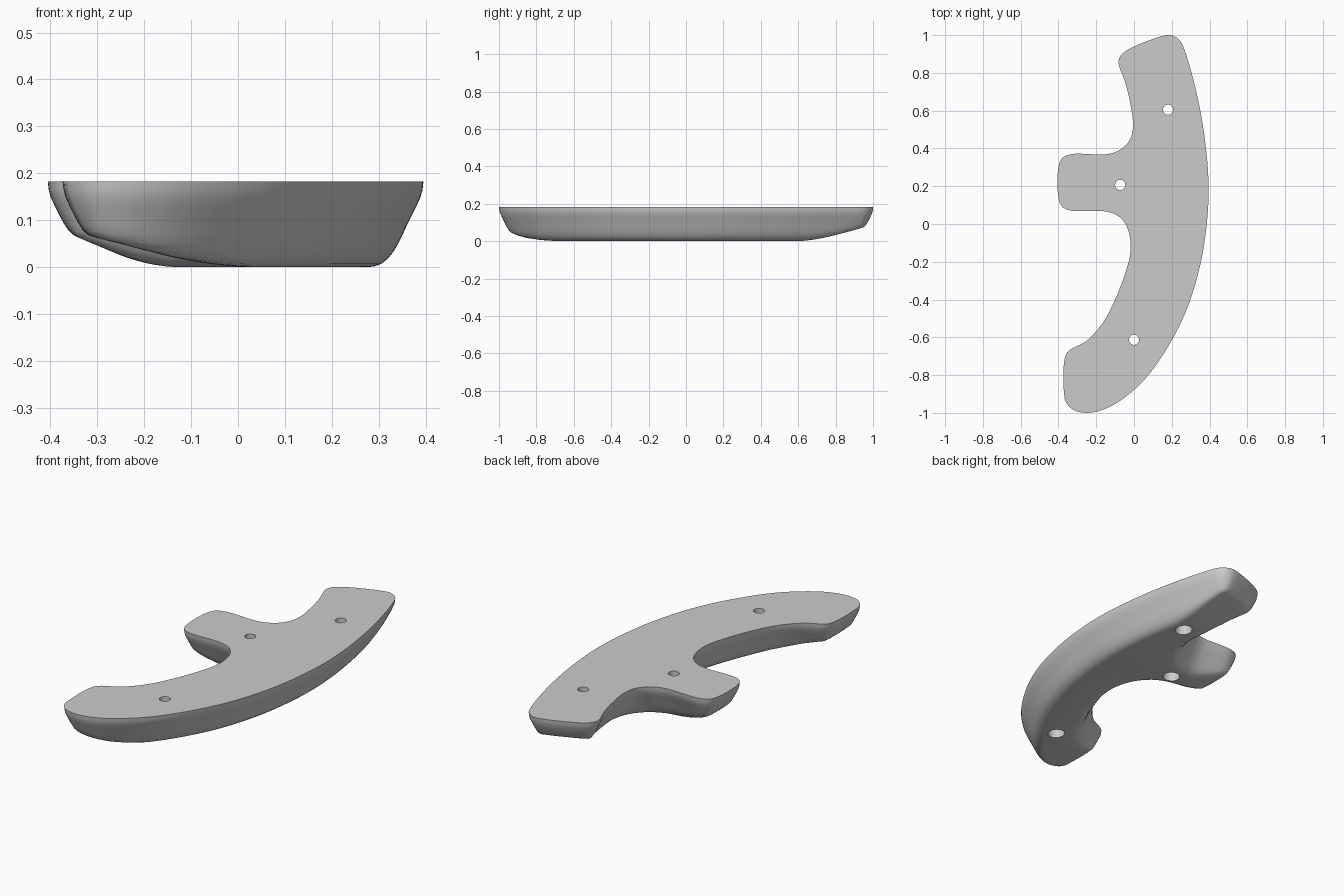
import bpy, bmesh, math
from mathutils import Vector

cube = bpy.data.objects.get("Cube")
if cube:
    bpy.data.objects.remove(cube)

TOP = 0.183

# Plan outline, clockwise from the front arm end
OUTLINE = [(-.37, -.9), (-.37, -.73), (-.355, -.68), (-.31, -.65), (-.26, -.625), (-.17, -.53),
           (-.1, -.4), (-.05, -.27), (-.02, -.16), (-.02, -.08), (-.04, -.01), (-.08, .04),
           (-.14, .065), (-.2, .07), (-.33, .07), (-.38, .09), (-.4, .14), (-.4, .3),
           (-.38, .35), (-.33, .37), (-.14, .37), (-.07, .395), (-.02, .45), (-.005, .52),
           (-.02, .64), (-.05, .76), (-.08, .84), (-.08, .875), (-.045, .915), (.15, .995),
           (.2, 1), (.245, .97), (.265, .93), (.33, .7), (.375, .45), (.395, .2),
           (.385, 0), (.35, -.22), (.28, -.45), (.18, -.65), (.05, -.83), (-.08, -.94),
           (-.17, -.985), (-.25, -1), (-.32, -.985), (-.36, -.945)]
# Side wall section: inset from the outline, height
SECTION = [(0, TOP), (.002, .165), (.006, .15), (.015, .13), (.025, .11), (.035, .09),
           (.044, .07), (.054, .05), (.064, .033), (.076, .018), (.09, .007), (.104, .002), (.118, 0)]


def spline(points, step):
    """Closed centripetal curve through the points, sampled about every step."""
    pts = [Vector(p) for p in points]
    out = []
    for i in range(len(pts)):
        a, b, c, d = (pts[(i + k) % len(pts)] for k in (-1, 0, 1, 2))
        t1 = (b - a).length ** .5
        t2 = t1 + (c - b).length ** .5
        t3 = t2 + (d - c).length ** .5
        n = max(2, round((c - b).length / step))
        for j in range(n):
            t = t1 + (t2 - t1) * j / n
            p = a.lerp(b, t / t1)
            q = b.lerp(c, (t - t1) / (t2 - t1))
            r = c.lerp(d, (t - t2) / (t3 - t2))
            p, q = p.lerp(q, t / t2), q.lerp(r, (t - t1) / (t3 - t1))
            out.append(p.lerp(q, (t - t1) / (t2 - t1)))
    return out


def inset(rim, dist):
    """Move the rim inwards, keeping every point at least dist from it."""
    ring = []
    for i, v in enumerate(rim):
        along = (rim[(i + 1) % len(rim)] - rim[i - 1]).normalized()
        p = v + Vector((along.y, -along.x)) * dist
        for _ in range(6):
            near = min(rim, key=lambda q: (q - p).length_squared)
            gap = p - near
            if gap.length >= dist * .995 or gap.length < 1e-6:
                break
            p = near + gap.normalized() * dist
        ring.append(p)
    return ring


# Underside ramps: direction, start distance, slope, region test
RAMPS = [(Vector((-1, 0)), .06, .26, lambda p: p.y < -.4),
         (Vector((-.36, .93)), .55, .28, lambda p: p.y > .5),
         (Vector((-1, 0)), .19, .42, lambda p: 0 < p.y < .45 and p.x < 0)]


def smooth_max(a, b, k=.03):
    h = max(k - abs(a - b), 0) / k
    return max(a, b) + h * h * k / 4


def new_object(name, bm):
    mesh = bpy.data.meshes.new(name)
    bm.to_mesh(mesh)
    bm.free()
    obj = bpy.data.objects.new(name, mesh)
    bpy.context.collection.objects.link(obj)
    return obj


# Body: inset rings from the flat top down to the underside
bm = bmesh.new()
rim = spline(OUTLINE, .025)
rings = [[bm.verts.new((p.x, p.y, z)) for p in (inset(rim, d) if d else rim)] for d, z in SECTION]
for upper, lower in zip(rings, rings[1:]):
    for i in range(len(rim)):
        bm.faces.new((upper[i - 1], upper[i], lower[i], lower[i - 1]))
bm.faces.new(rings[0])
bm.faces.new(rings[-1][::-1])
bmesh.ops.remove_doubles(bm, verts=bm.verts[:], dist=.0008)

# Slice the underside across each ramp, then lift it
for way, start, slope, inside in RAMPS:
    for k in range(-2, 9):
        faces = [f for f in bm.faces if f.calc_center_median().z < .12]
        geom = faces + list({e for f in faces for e in f.edges}) + list({v for f in faces for v in f.verts})
        at = way.normalized() * (start + k * .03)
        bmesh.ops.bisect_plane(bm, geom=geom, dist=.0005, plane_co=at.to_3d(), plane_no=way.to_3d())
for way, start, slope, inside in RAMPS:
    for v in bm.verts:
        if inside(v.co) and v.co.z < TOP - .01:
            v.co.z = smooth_max(v.co.z, slope * (way.dot(v.co.xy) - start))
bmesh.ops.triangulate(bm, faces=bm.faces[:])
bmesh.ops.recalc_face_normals(bm, faces=bm.faces[:])
body = new_object("curved_plate", bm)

# Bolt holes: narrow bore through, wider recess from below
HOLES = [(.18, .605), (-.073, .207), (0, -.613)]
cutters = []
for name, radius, low, high in (("bore_cutter", .027, -.1, .3), ("recess_cutter", .043, -.1, .12)):
    bm = bmesh.new()
    for x, y in HOLES:
        made = bmesh.ops.create_cone(bm, cap_ends=True, segments=32, radius1=radius,
                                     radius2=radius, depth=high - low)
        bmesh.ops.translate(bm, verts=made["verts"], vec=(x, y, (low + high) / 2))
    cutter = new_object(name, bm)
    cutter.hide_render = True
    cutters.append(cutter)
    mod = body.modifiers.new(name, "BOOLEAN")
    mod.operation = "DIFFERENCE"
    mod.solver = "EXACT"
    mod.object = cutter

bpy.ops.object.select_all(action="DESELECT")
body.select_set(True)
bpy.context.view_layer.objects.active = body
for mod in list(body.modifiers):
    bpy.ops.object.modifier_apply(modifier=mod.name)
for cutter in cutters:
    bpy.data.objects.remove(cutter)
bpy.ops.object.shade_smooth_by_angle(angle=math.radians(40))

# Plain grey finish
grey = bpy.data.materials.new("plain_grey")
grey.use_nodes = True
colour = (.6, .6, .6, 1)
grey.diffuse_color = colour
grey.node_tree.nodes["Principled BSDF"].inputs["Base Color"].default_value = colour
body.data.materials.clear()
body.data.materials.append(grey)
